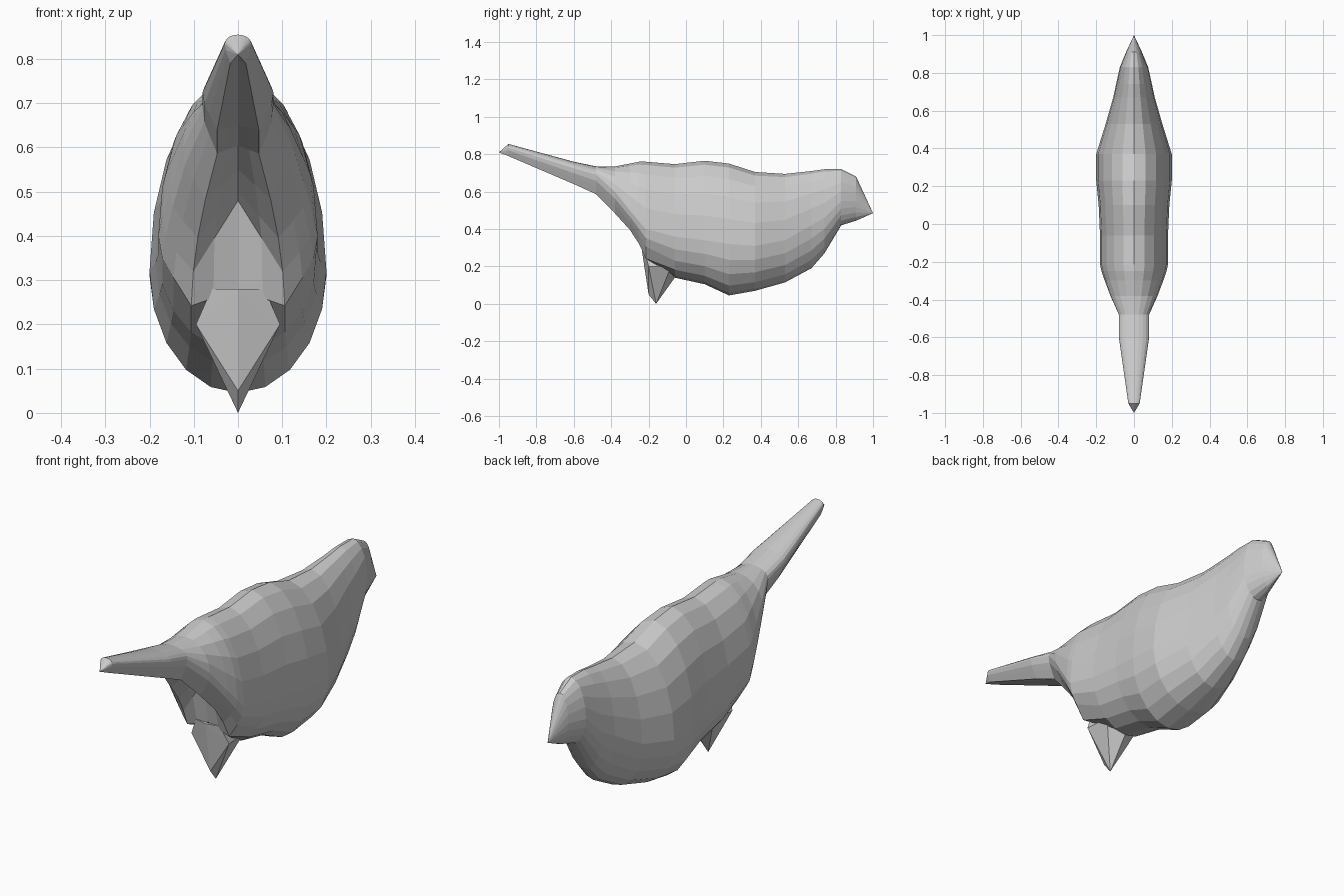
import bpy
import bmesh
from math import sin, cos, pi
from mathutils import Vector

default_cube = bpy.data.objects.get("Cube")
if default_cube:
    bpy.data.objects.remove(default_cube, do_unlink=True)

grey = bpy.data.materials.new("plain grey")
grey.use_nodes = True
colour = (0.6, 0.6, 0.6, 1)
grey.diffuse_color = colour
shader = next(n for n in grey.node_tree.nodes if n.type == "BSDF_PRINCIPLED")
shader.inputs["Base Color"].default_value = colour


def finish(name, bm):
    """Turn a bmesh into a flat-shaded object with outward normals."""
    bmesh.ops.recalc_face_normals(bm, faces=bm.faces[:])
    mesh = bpy.data.meshes.new(name)
    bm.to_mesh(mesh)
    bm.free()
    mesh.materials.append(grey)
    obj = bpy.data.objects.new(name, mesh)
    bpy.context.collection.objects.link(obj)
    return obj


def section(y, width, top, middle, bottom, hollow):
    """Egg-shaped ring across the body; hollow lifts the underside centre."""
    steps = 20
    lip = 0.62 * width
    ring = []
    for i in range(steps):
        angle = 2 * pi * i / steps
        side, up = sin(angle), cos(angle)
        height = top - middle if up > 0 else middle - bottom
        x, z = width * side, middle + height * up
        if hollow and up < 0 and abs(x) < lip:
            z = bottom + hollow * (1 - abs(x) / lip)
        ring.append(Vector((x, y, z)))
    return ring


# Body from tail to head: y, half width, top, widest height, bottom, hollow
stations = [
    (-.95, .03, .855, .835, .79, .005),
    (-.6, .08, .76, .725, .64, .01),
    (-.48, .08, .735, .69, .585, .02),
    (-.38, .125, .735, .6, .48, .07),
    (-.3, .155, .75, .5, .39, .11),
    (-.25, .172, .76, .44, .31, .17),
    (-.215, .18, .76, .4, .24, .04),
    (-.06, .18, .747, .36, .14, 0),
    (.1, .187, .765, .34, .105, 0),
    (.23, .2, .75, .32, .045, 0),
    (.37, .2, .705, .31, .07, 0),
    (.53, .15, .695, .34, .115, 0),
    (.67, .11, .71, .42, .19, 0),
    (.74, .095, .72, .46, .27, 0),
    (.83, .075, .72, .55, .42, 0),
    (.91, .042, .68, .55, .445, 0),
]
body = bmesh.new()
rings = [[body.verts.new(p) for p in section(*s)] for s in stations]
count = len(rings[0])
for first, second in zip(rings, rings[1:]):
    for i in range(count):
        j = (i + 1) % count
        body.faces.new((first[i], first[j], second[j], second[i]))

# Pointed tail end and beak
for ring, point in ((rings[0], (0, -1, .81)), (rings[-1], (0, 1, .485))):
    tip = body.verts.new(point)
    for i in range(count):
        body.faces.new((ring[i], ring[(i + 1) % count], tip))
finish("bird_body", body)

# Single wedge-shaped foot under the rear of the body
foot = bmesh.new()
for point in ((0, -.16, 0), (0, -.2, .05), (0, -.235, .28), (0, -.06, .14)):
    foot.verts.new(point)
for side in (-1, 1):
    foot.verts.new((side * .095, -.2, .2))
    foot.verts.new((side * .085, -.08, .2))
    foot.verts.new((side * .06, -.22, .28))
hull = bmesh.ops.convex_hull(foot, input=foot.verts[:])
bmesh.ops.delete(foot, geom=[v for v in foot.verts if not v.link_faces],
                 context="VERTS")
finish("foot", foot)
